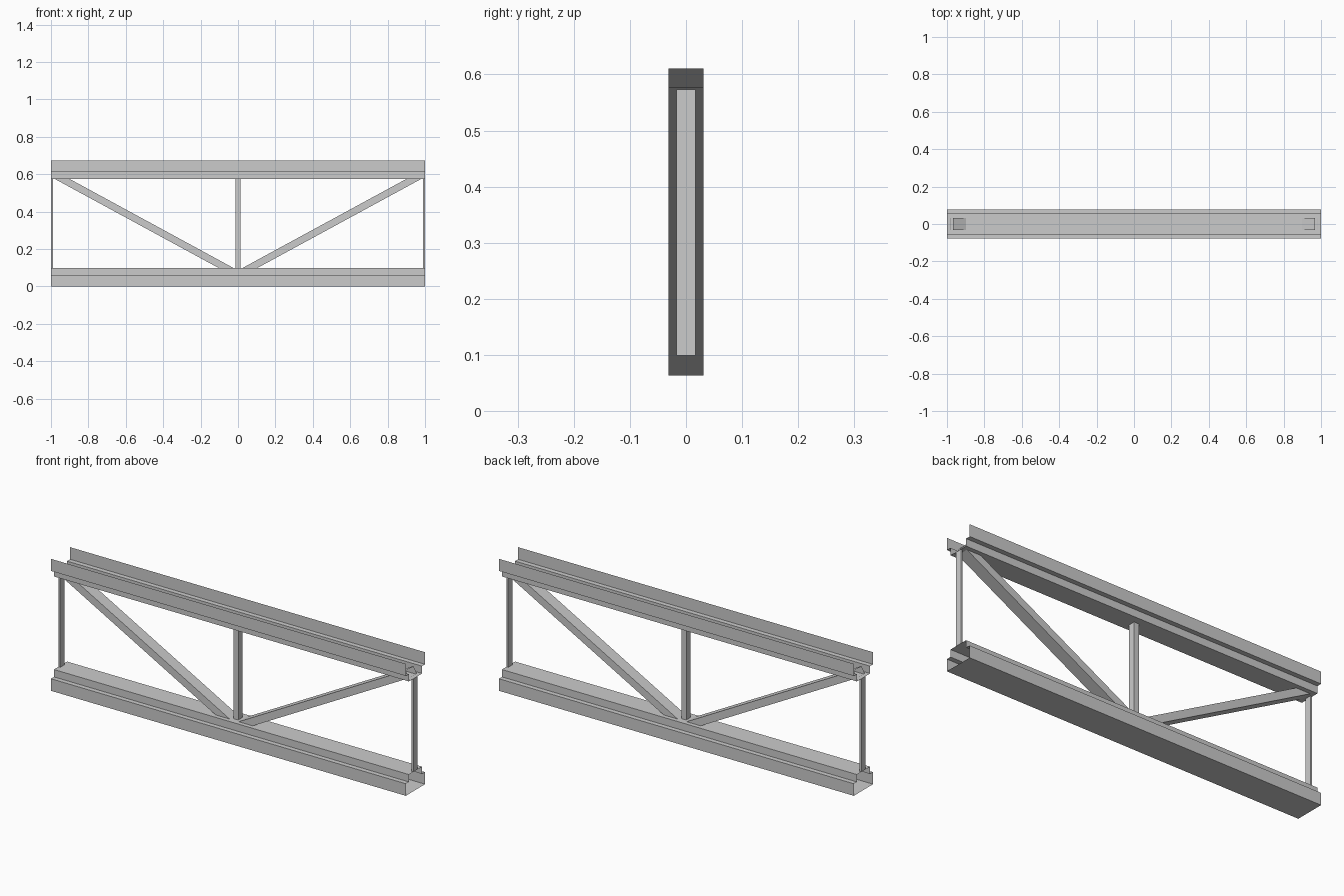
import bpy, bmesh
from mathutils import Vector

if "Cube" in bpy.data.objects:
    bpy.data.objects.remove(bpy.data.objects["Cube"])


def sheet_object(name, rings, closed=False):
    """Skin straight thin-sheet walls between two matching end outlines."""
    bm = bmesh.new()
    a, b = [[bm.verts.new(p) for p in ring] for ring in rings]
    n = len(a)
    for i in range(n if closed else n - 1):
        j = (i + 1) % n
        bm.faces.new((a[i], a[j], b[j], b[i]))
    bmesh.ops.recalc_face_normals(bm, faces=bm.faces)
    mesh = bpy.data.meshes.new(name)
    bm.to_mesh(mesh)
    bm.free()
    obj = bpy.data.objects.new(name, mesh)
    bpy.context.collection.objects.link(obj)
    return obj


def chord(name, profile, closed):
    """Extrude a (y, z) section along the full length."""
    return sheet_object(name, [[(x, y, z) for y, z in profile] for x in (-1, 1)], closed)


def tube(name, start, end, thick, width):
    """Open-ended rectangular tube between two points in the xz plane."""
    s, e = Vector((start[0], 0, start[1])), Vector((end[0], 0, end[1]))
    d = (e - s).normalized()
    up = Vector((-d.z, 0, d.x)) * thick / 2
    side = Vector((0, width / 2, 0))
    rings = [[p + up + side, p + up - side, p - up - side, p - up + side] for p in (s, e)]
    return sheet_object(name, rings, True)


H = 0.672
WEB = 0.099

# stepped half section, measured from the outer edge towards the web
half = [(0.0775, 0), (0.0775, 0.0615), (0.053, 0.0615), (0.053, WEB)]
section = half + [(-y, z) for y, z in reversed(half)]

# bottom chord is a closed section, top chord is an upward-open channel
chord("bottom_chord", section, True)
chord("top_chord", [(y, H - z) for y, z in section], False)

# upright posts
tube("center_post", (0, WEB), (0, H - WEB), 0.027, 0.034)
for side, s in (("left", -1), ("right", 1)):
    tube(side + "_end_post", (s * 0.995, WEB), (s * 0.995, H - WEB), 0.01, 0.034)
    # diagonal braces poke through the chord webs
    tube(side + "_diagonal_brace", (s * 0.03, 0.08), (s * 0.976, 0.594), 0.038, 0.062)
